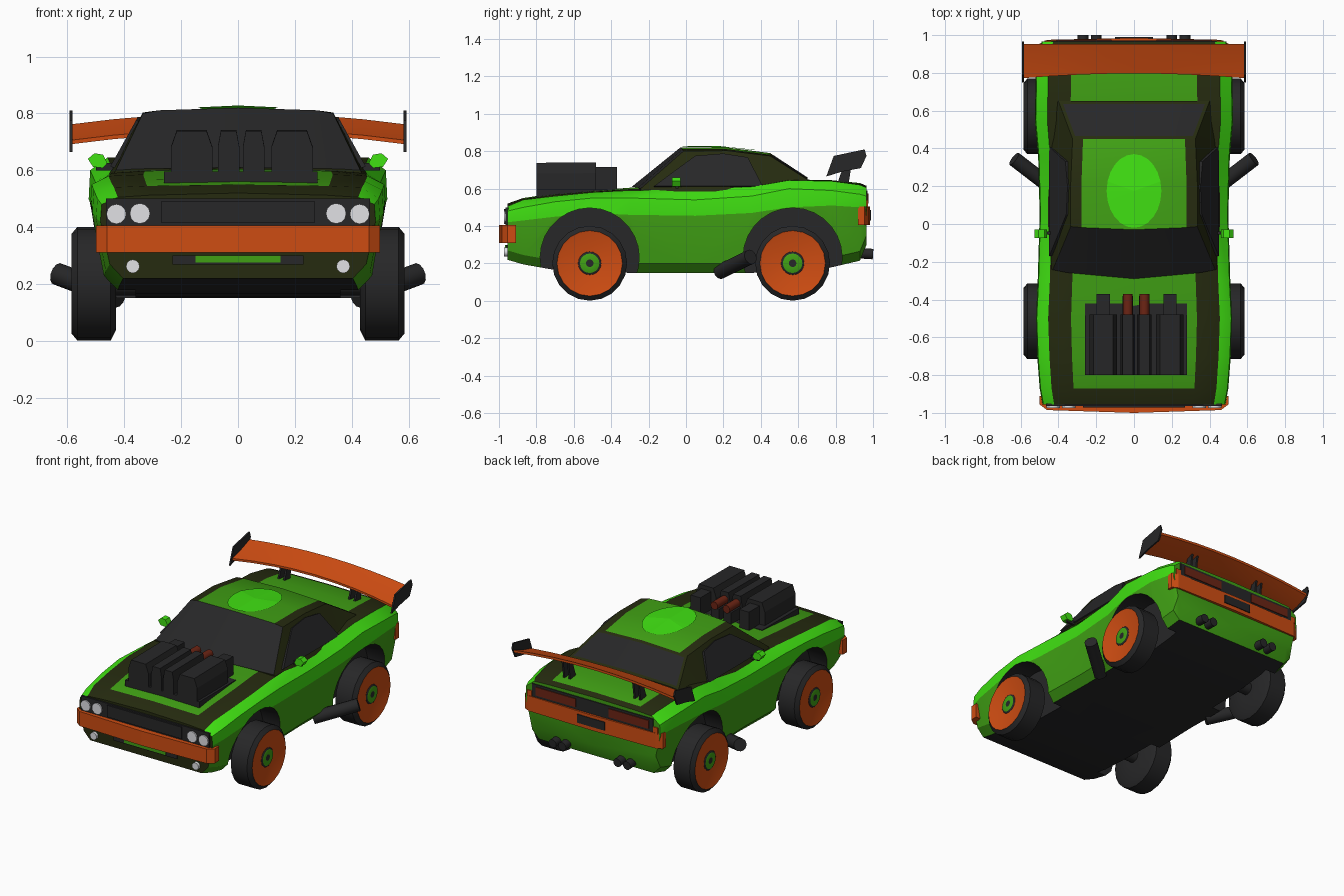
import bpy, bmesh, math
from mathutils import Vector, Matrix

if "Cube" in bpy.data.objects:
    bpy.data.objects.remove(bpy.data.objects["Cube"])

# ---- colours
COLOURS = {"bright green": (.051, .75, .006), "mid green": (.051, .35, .007),
           "dark olive": (.019, .024, .005), "black": (.02, .02, .021),
           "orange": (.62, .073, .006), "maroon": (.15, .018, .007),
           "lamp white": (.75, .75, .78)}
NAMES = list(COLOURS)
BRIGHT, MID, OLIVE, BLACK, ORANGE, MAROON, WHITE = range(7)
MATS = []
for n, c in COLOURS.items():
    m = bpy.data.materials.new(n)
    m.diffuse_color = (*c, 1)
    m.use_nodes = True
    m.node_tree.nodes["Principled BSDF"].inputs["Base Color"].default_value = m.diffuse_color
    MATS.append(m)


def finish(bm, name, smooth=None):
    bmesh.ops.recalc_face_normals(bm, faces=bm.faces)
    me = bpy.data.meshes.new(name)
    bm.to_mesh(me)
    bm.free()
    for m in MATS:
        me.materials.append(m)
    ob = bpy.data.objects.new(name, me)
    bpy.context.collection.objects.link(ob)
    if smooth:
        shade(ob, smooth)
    return ob


def shade(ob, angle):
    bpy.ops.object.select_all(action='DESELECT')
    ob.select_set(True)
    bpy.context.view_layer.objects.active = ob
    bpy.ops.object.shade_smooth_by_angle(angle=math.radians(angle))


def loft(rings, colour, caps):
    """Skin closed rings; colour(i, j) picks the material of each face."""
    bm = bmesh.new()
    vs = [[bm.verts.new(p) for p in r] for r in rings]
    n, faces = len(rings[0]), {}
    for i in range(len(vs) - 1):
        for j in range(n):
            k = (j + 1) % n
            f = bm.faces.new((vs[i][j], vs[i][k], vs[i + 1][k], vs[i + 1][j]))
            f.material_index = colour(i, j)
            faces[i, j] = f
    for r, c in zip((vs[0], vs[-1]), caps):
        bm.faces.new(r).material_index = c
    return bm, faces


def mirrored(half):
    return half + [(-x, y, z) for x, y, z in reversed(half[1:-1])]


def slab(name, pts, vec, mat):
    """Polygon extruded along vec."""
    a = [Vector(p) for p in pts]
    bm, _ = loft([a, [p + Vector(vec) for p in a]], lambda i, j: mat, (mat, mat))
    return finish(bm, name)


def box(name, x0, x1, y0, y1, z0, z1, mat):
    return slab(name, [(x0, y0, z0), (x1, y0, z0), (x1, y1, z0), (x0, y1, z0)],
                (0, 0, z1 - z0), mat)


def tube(name, a, b, r, mat, segs=12):
    a, b = Vector(a), Vector(b)
    bm = bmesh.new()
    bmesh.ops.create_cone(bm, cap_ends=True, segments=segs, radius1=r, radius2=r,
                          depth=(b - a).length,
                          matrix=Matrix.Translation((a + b) / 2) @
                          (b - a).to_track_quat('Z', 'Y').to_matrix().to_4x4())
    for f in bm.faces:
        f.material_index = mat
    return finish(bm, name, 40)


# ---- body shell: y, width, bottom, waist z, shoulder z, deck edge z, deck centre z
STATIONS = [(-.955, .94, .22, .42, .48, .505, .52), (-.87, .97, .195, .43, .50, .54, .55),
            (-.70, .995, .165, .45, .53, .56, .575), (-.50, 1.01, .155, .47, .55, .58, .59),
            (-.30, .99, .15, .46, .55, .59, .605), (.05, .97, .15, .455, .54, .595, .61),
            (.35, .985, .15, .47, .56, .61, .62), (.55, 1.02, .155, .50, .60, .645, .65),
            (.78, 1.01, .18, .51, .59, .64, .645), (.93, .97, .215, .50, .57, .62, .63),
            (.965, .95, .30, .49, .56, .605, .615)]


def section(y, s, zb, z3, z4, z5, zc):
    return mirrored([(0, y, zb), (.43 * s, y, zb), (.48 * s, y, zb + .05), (.515 * s, y, z3),
                     (.51 * s, y, z4), (.45 * s, y, z5), (.33 * s, y, (z5 + zc) / 2), (0, y, zc)])


def body_colour(i, j):
    s = min(j, 13 - j)
    if s == 0:
        return MID if i == 9 else BLACK
    if s == 6:
        return OLIVE if i in (0, 9) else MID
    return (0, MID, MID, BRIGHT, BRIGHT, OLIVE)[s]


bm, _ = loft([section(*s) for s in STATIONS], body_colour, (OLIVE, MID))
body = finish(bm, "body_shell")

# ---- wheel arches cut out of the shell
AXLES = (-.515, .57)
bm = bmesh.new()
for y in AXLES:
    for s in (-1, 1):
        bmesh.ops.create_cone(bm, cap_ends=True, segments=28, radius1=.265, radius2=.265, depth=.34,
                              matrix=Matrix.Translation((s * .53, y, .232)) @
                              Matrix.Rotation(math.pi / 2, 4, 'Y'))
for f in bm.faces:
    f.material_index = BLACK
cutter = finish(bm, "arch_cutter")
cutter.hide_render = True
mod = body.modifiers.new("arches", 'BOOLEAN')
mod.operation, mod.object, mod.solver = 'DIFFERENCE', cutter, 'EXACT'
bpy.context.view_layer.objects.active = body
bpy.ops.object.modifier_apply(modifier="arches")
bpy.data.objects.remove(cutter)
shade(body, 30)

# ---- cabin: y, bow, belt half width, roof half width, roof edge z, roof centre z
CABIN = [(-.24, .05, .44, .43, .60, .61), (0, .03, .455, .335, .80, .82),
         (.22, 0, .455, .335, .803, .82), (.45, 0, .455, .325, .775, .79),
         (.65, 0, .45, .40, .648, .66)]


def cabin_ring(y, bow, wb, wt, zt, zc):
    half = [(0, .57), (wb, .585), (wt, zt), (wt * .83, zc - .009 if zt > .7 else zc - .005), (0, zc)]
    return mirrored([(x, y - bow * (1 - (x / wb) ** 2), z) for x, z in half])


bm, faces = loft([cabin_ring(*c) for c in CABIN],
                 lambda i, j: MID if min(j, 7 - j) == 3 and i in (1, 2) else OLIVE, (OLIVE, OLIVE))
for i in (0, 3):                      # windscreen and rear window inset into the cabin
    glass = [faces[i, j] for j in (2, 3, 4, 5)]
    bmesh.ops.inset_region(bm, faces=glass, thickness=.018, use_even_offset=True)
    for f in glass:
        f.material_index = BLACK
finish(bm, "cabin", 25)
for s in (-1, 1):
    slab("side_window", [(s * (.447 - (z - .585) * .558), y, z) for y, z in
                         ((-.17, .608), (-.06, .69), (.05, .77), (.20, .782), (.33, .762), (.41, .608))],
         (s * .015, 0, .006), BLACK)

# ---- bright oval on the roof
bm = bmesh.new()
rim = []
for k in range(24):
    a = math.tau * k / 24
    x, y = .145 * math.cos(a), .175 + .195 * math.sin(a)
    rim.append(bm.verts.new((x, y, .827 - .04 * abs(x) - .13 * max(0, y - .22))))
mid = bm.verts.new((0, .175, .828))
for k in range(24):
    bm.faces.new((mid, rim[k], rim[(k + 1) % 24])).material_index = BRIGHT
finish(bm, "roof_oval")

# ---- wheels: lathe profile of x, radius, colour of the band that follows
WHEEL = [(.43, .06, BLACK), (.43, .165, BLACK), (.448, .2, BLACK), (.565, .2, BLACK),
         (.586, .175, ORANGE), (.583, .165, ORANGE), (.572, .062, BLACK), (.578, .052, MID),
         (.578, .02, MID)]
for y in AXLES:
    for s in (-1, 1):
        rings = [[(s * x, y + r * math.cos(math.tau * k / 20), .201 + r * math.sin(math.tau * k / 20))
                  for k in range(20)] for x, r, _ in WHEEL]
        bm, _ = loft(rings, lambda i, j: WHEEL[i][2], (BLACK, BLACK))
        finish(bm, "wheel", 35)
    tube("axle", (-.45, y, .2), (.45, y, .2), .04, BLACK)

# ---- bumpers, wrapped round the corners
slab("front_bumper", [(-.50, -.91, .31), (-.50, -.955, .31), (-.46, -.985, .31), (0, -1, .31),
                      (.46, -.985, .31), (.50, -.955, .31), (.50, -.91, .31)], (0, 0, .095), ORANGE)
slab("rear_bumper", [(-.50, .92, .405), (-.50, .955, .405), (-.46, .975, .405), (0, .985, .405),
                     (.46, .975, .405), (.50, .955, .405), (.50, .92, .405)], (0, 0, .10), ORANGE)

# ---- nose details
box("grille", -.465, .465, -.964, -.95, .405, .50, BLACK)
box("grille_insert", -.27, .27, -.972, -.96, .415, .492, BLACK)
box("lower_intake", -.23, .23, -.962, -.95, .268, .30, BLACK)
box("intake_strip", -.15, .15, -.967, -.958, .275, .30, MID)
for s in (-1, 1):
    for x, z, r in ((.428, .446, .035), (.345, .448, .036), (.37, .262, .024)):
        tube("headlamp", (s * x, -.945, z), (s * x, -.973, z), r, WHITE)

# ---- tail details
box("tail_panel", -.44, .44, .955, .971, .50, .59, BLACK)
box("plate_recess", -.10, .10, .96, .989, .43, .485, BLACK)
for s in (-1, 1):
    box("tail_lamp", s * .12, s * .41, .96, .976, .52, .575, MAROON)
    box("tail_end", s * .44, s * .475, .94, .972, .50, .54, ORANGE)
    for x in (.20, .27):
        tube("rear_exhaust", (s * x, .82, .262), (s * x, 1.0, .25), .028, BLACK)
    tube("side_exhaust", (s * .42, .18, .155), (s * .635, .345, .235), .04, BLACK)

# ---- door mirrors
for s in (-1, 1):
    box("mirror_stalk", s * .44, s * .50, -.055, -.04, .60, .625, BLACK)
    slab("mirror", [(s * .46, -.075, .625), (s * .475, -.075, .608), (s * .51, -.075, .612),
                    (s * .528, -.075, .64), (s * .505, -.075, .66), (s * .475, -.075, .655)],
         (0, .045, 0), BRIGHT)

# ---- engine intakes through the bonnet
box("engine_base", -.26, .28, -.80, -.42, .55, .595, BLACK)
for x, w in ((-.163, .073), (-.033, .038), (.055, .038), (.19, .073)):
    slab("intake", [(x - w, -.80, .56), (x - w, -.80, .68), (x - w * .72, -.80, .738),
                    (x + w * .72, -.80, .738), (x + w, -.80, .68), (x + w, -.80, .56)],
         (0, .32, .003), BLACK)
    if w > .05:
        box("intake_tail", x - .035, x + .035, -.49, -.37, .58, .715, BLACK)
    else:
        box("intake_tail", x - .028, x + .028, -.49, -.38, .58, .67, BLACK)
        tube("intake_pipe", (x, -.50, .69), (x, -.37, .69), .026, MAROON)

# ---- rear wing: arched blade, end plates, struts
rings = []
for x in (-.585, -.44, -.29, -.15, 0, .15, .29, .44, .585):
    up = 1 - (x / .585) ** 2
    z, y = .70 + .04 * up, .772 + .025 * up
    rings.append([(x, y, z - .008), (x, y, z + .006), (x, .86, z + .028), (x, .952, z + .062),
                  (x, .952, z + .046), (x, .86, z + .008)])
bm, _ = loft(rings, lambda i, j: ORANGE, (ORANGE, ORANGE))
finish(bm, "wing_blade", 30)
for s in (-1, 1):
    slab("wing_end_plate", [(s * .582, y, z) for y, z in
                            ((.75, .665), (.79, .775), (.955, .81), (.965, .775), (.935, .71), (.83, .69))],
         (s * .01, 0, 0), BLACK)
    for x in (.23, .27):
        slab("wing_strut", [(s * x, .81, .63), (s * x, .87, .63), (s * x, .89, .76), (s * x, .85, .745)],
             (s * .012, 0, 0), BLACK)
